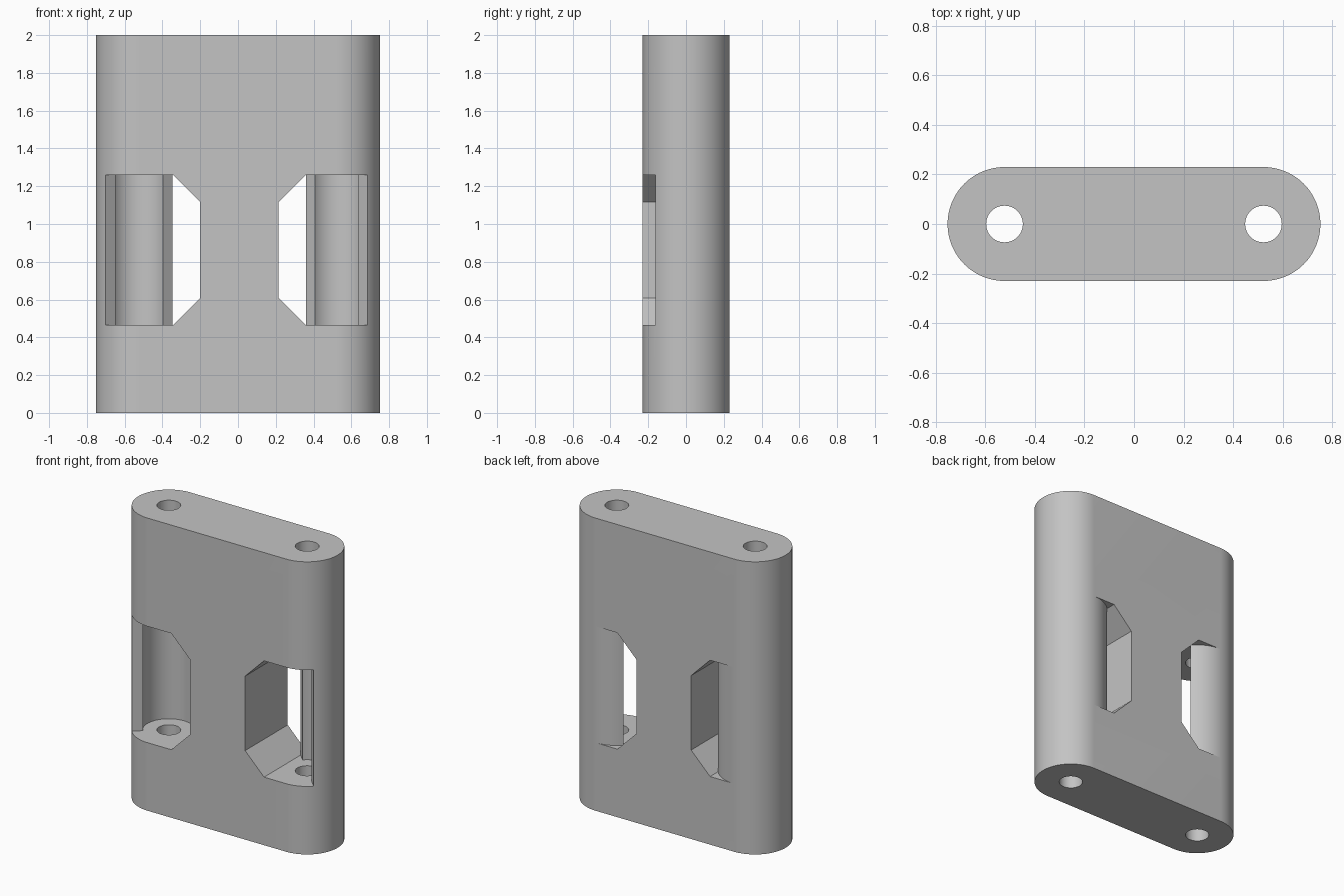
import bpy, bmesh
from math import sin, cos, radians
from mathutils import Vector

cube = bpy.data.objects.get("Cube")
if cube:
    bpy.data.objects.remove(cube)

HEIGHT, CX, R_OUT, R_IN, R_BORE = 2.0, 0.523, 0.23, 0.162, 0.074
Z0, Z1, CHAMFER = 0.465, 1.26, 0.143

grey = bpy.data.materials.new("plain_grey")
grey.use_nodes = True
colour = (0.55, 0.55, 0.55, 1)
grey.diffuse_color = colour
grey.node_tree.nodes["Principled BSDF"].inputs["Base Color"].default_value = colour


def arc(cx, r, start, end, steps=48):
    angles = [radians(start + (end - start) * i / steps) for i in range(steps + 1)]
    return [(cx + r * cos(a), r * sin(a)) for a in angles]


def prism(name, points, z0, z1, planes=()):
    """Extrude an outline upward, then trim it with (point, normal) planes."""
    bm = bmesh.new()
    face = bm.faces.new([bm.verts.new((x, y, z0)) for x, y in points])
    top = bmesh.ops.extrude_face_region(bm, geom=[face])["geom"]
    bmesh.ops.translate(bm, vec=(0, 0, z1 - z0),
                        verts=[v for v in top if isinstance(v, bmesh.types.BMVert)])
    for co, no in planes:
        cut = bmesh.ops.bisect_plane(bm, geom=bm.verts[:] + bm.edges[:] + bm.faces[:],
                                     plane_co=co, plane_no=no, clear_outer=True)
        rim = [e for e in cut["geom_cut"] if isinstance(e, bmesh.types.BMEdge)]
        bmesh.ops.contextual_create(bm, geom=rim)
    bmesh.ops.recalc_face_normals(bm, faces=bm.faces[:])
    mesh = bpy.data.meshes.new(name)
    bm.to_mesh(mesh)
    bm.free()
    mesh.materials.append(grey)
    obj = bpy.data.objects.new(name, mesh)
    bpy.context.collection.objects.link(obj)
    return obj


# Rounded slab
body = prism("body", arc(CX, R_OUT, -90, 90) + arc(-CX, R_OUT, 90, 270), 0, HEIGHT)

cutters = []
for side, s, tilt, inner in (("left", 1, 45, 0.215), ("right", -1, 39.5, 0.2)):
    # Window: leaves a half tube wall, open toward a slanted plane
    far = CX + 0.4 * cos(radians(tilt))
    outline = [(far, -0.4 * sin(radians(tilt)))]
    outline += arc(CX, R_IN, -tilt, 180 - tilt)
    outline += arc(CX, R_OUT, 180 - tilt, 90.5, 32)
    outline += [(CX, 0.4), (inner, 0.4), (inner, -0.4), (far, -0.4)]
    outline = [(s * x, y) for x, y in outline]
    # Sloped corners on the inner edge
    corners = [(Vector((s * inner, 0, Z0 + CHAMFER)), Vector((-s, 0, -1))),
               (Vector((s * inner, 0, Z1 - CHAMFER)), Vector((-s, 0, 1)))]
    cutters.append(prism(side + "_window_cutter", outline, Z0, Z1, corners))
    # Vertical bore
    bore = arc(s * CX, R_BORE, 0, 360)[:-1]
    cutters.append(prism(side + "_bore_cutter", bore, -0.1, HEIGHT + 0.1))

bpy.context.view_layer.objects.active = body
body.select_set(True)
for cutter in cutters:
    cutter.hide_render = True
    mod = body.modifiers.new(cutter.name, 'BOOLEAN')
    mod.operation = 'DIFFERENCE'
    mod.solver = 'EXACT'
    mod.object = cutter
    bpy.ops.object.modifier_apply(modifier=mod.name)
for cutter in cutters:
    bpy.data.objects.remove(cutter)

bpy.ops.object.select_all(action='DESELECT')
body.select_set(True)
bpy.ops.object.shade_smooth_by_angle(angle=radians(25))
